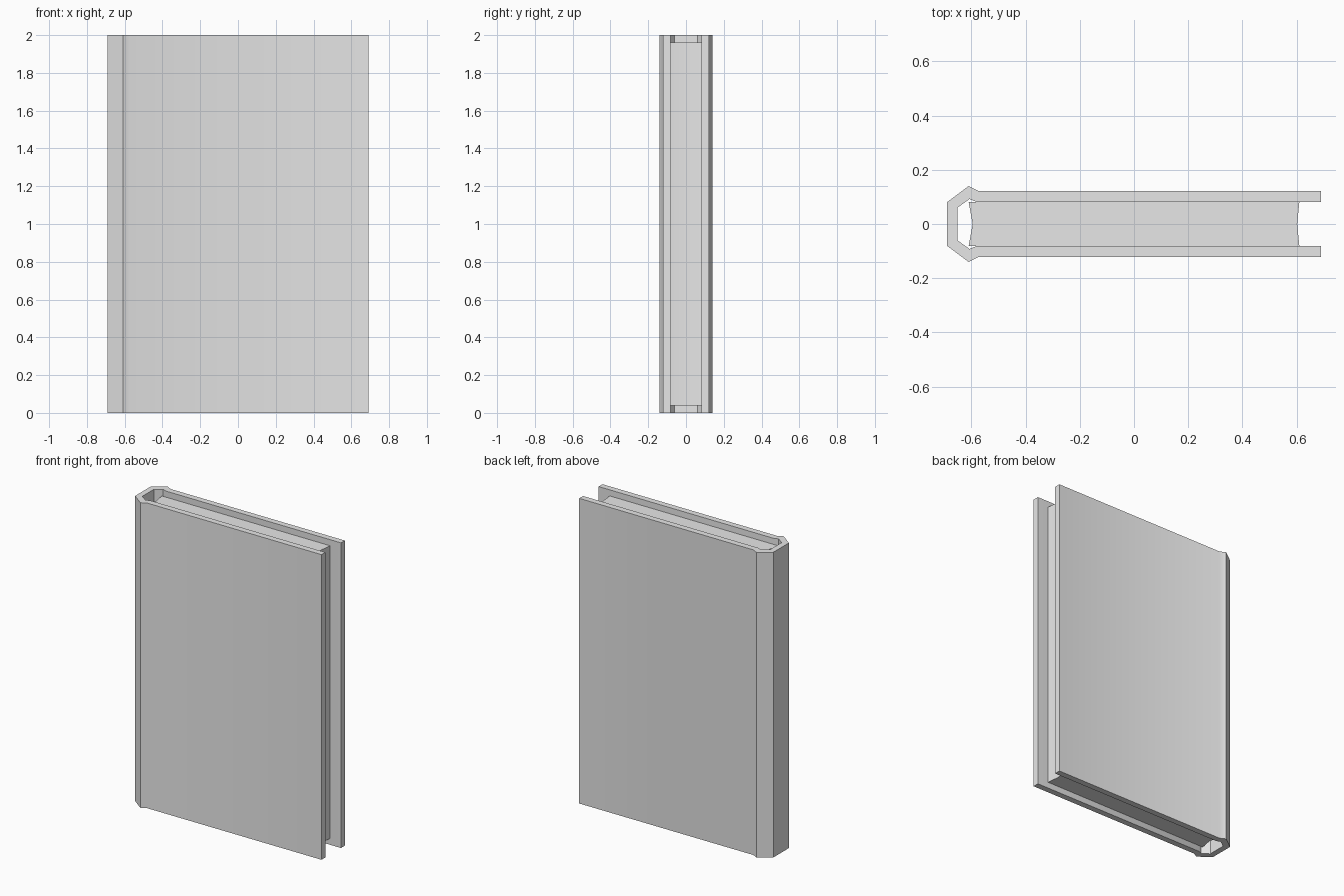
import bpy
import bmesh

cube = bpy.data.objects.get("Cube")
if cube:
    bpy.data.objects.remove(cube, do_unlink=True)

grey = bpy.data.materials.new("plain_grey")
grey.use_nodes = True
colour = (0.8, 0.8, 0.8, 1)
grey.diffuse_color = colour
grey.node_tree.nodes["Principled BSDF"].inputs["Base Color"].default_value = colour


def mirrored(half):
    """Complete a half outline by reflecting it across y = 0."""
    return half + [(x, -y) for x, y in reversed(half) if y]


def extrude_outline(name, outline, bottom, top):
    bm = bmesh.new()
    face = bm.faces.new([bm.verts.new((x, y, bottom)) for x, y in outline])
    result = bmesh.ops.extrude_face_region(bm, geom=[face])
    verts = [v for v in result["geom"] if isinstance(v, bmesh.types.BMVert)]
    bmesh.ops.translate(bm, verts=verts, vec=(0, 0, top - bottom))
    bmesh.ops.recalc_face_normals(bm, faces=bm.faces)
    mesh = bpy.data.meshes.new(name)
    bm.to_mesh(mesh)
    bm.free()
    mesh.materials.append(grey)
    obj = bpy.data.objects.new(name, mesh)
    bpy.context.collection.objects.link(obj)
    bpy.ops.object.select_all(action="DESELECT")
    obj.select_set(True)
    bpy.context.view_layer.objects.active = obj
    bpy.ops.object.shade_smooth_by_angle(angle=0.52)
    return obj


# Cover: both boards, hinge grooves and hollow faceted spine in one outline
outer = [(-0.69, 0.08), (-0.61, 0.14), (-0.573, 0.121), (0.69, 0.121)]
inner = [(0.69, 0.081), (-0.58, 0.081), (-0.607, 0.092), (-0.652, 0.06)]
extrude_outline("cover", mirrored(outer + inner), 0, 2)

# Page block: slightly hollowed at the spine and the fore edge
pages = [(-0.595, 0), (-0.61, 0.081), (0.61, 0.081), (0.602, 0)]
extrude_outline("pages", mirrored(pages), 0.04, 1.96)
